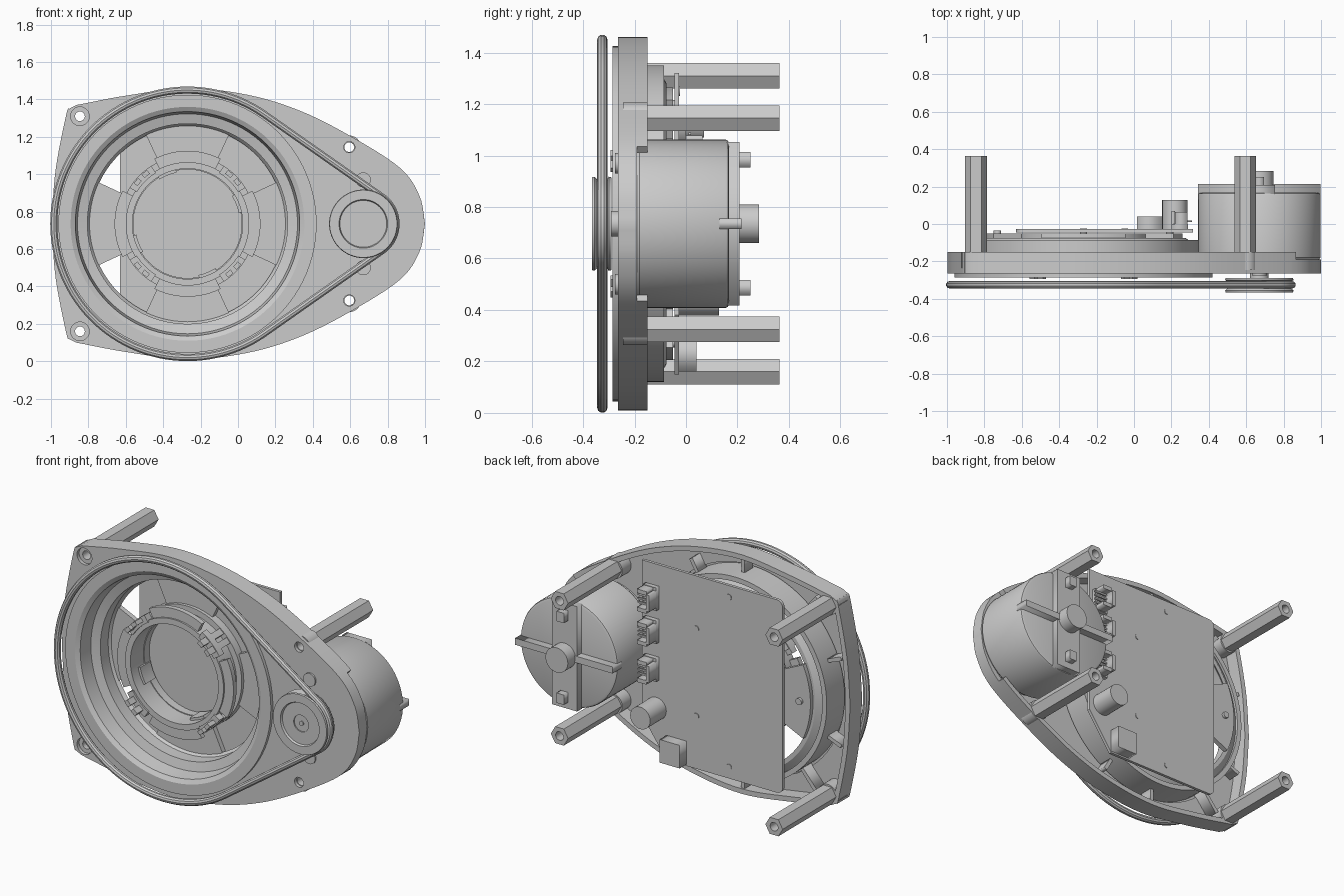
import bpy, bmesh, math
from math import sin, cos, pi, radians
from mathutils import Vector

if "Cube" in bpy.data.objects:
    bpy.data.objects.remove(bpy.data.objects["Cube"])

ZC = 0.735            # height of the shared centre line
RING_X, MOTOR_X = -0.27, 0.67


def finish(obj, name, smooth=True):
    bpy.ops.object.select_all(action='DESELECT')
    obj.name = name
    bpy.context.view_layer.objects.active = obj
    obj.select_set(True)
    if obj.type == 'CURVE':
        bpy.ops.object.convert(target='MESH')
        obj = bpy.context.view_layer.objects.active
    if smooth:
        bpy.ops.object.shade_smooth_by_angle(angle=radians(30))
    return obj


def add_spline(curve, pts):
    s = curve.splines.new('POLY')
    s.points.add(len(pts) - 1)
    for p, co in zip(s.points, pts):
        p.co = (*co, 0, 1) if len(co) == 2 else (*co, 1)
    s.use_cyclic_u = True


def slab(name, loops, y0, y1, smooth=True):
    """Extrude closed (x, z) loops from y0 to y1; inner loops become holes."""
    cu = bpy.data.curves.new(name, 'CURVE')
    cu.dimensions, cu.fill_mode = '2D', 'BOTH'
    cu.extrude = (y1 - y0) / 2
    for lp in loops:
        add_spline(cu, lp)
    ob = bpy.data.objects.new(name, cu)
    bpy.context.collection.objects.link(ob)
    ob.rotation_euler = (pi / 2, 0, 0)
    ob.location.y = (y0 + y1) / 2
    return finish(ob, name, smooth)


def lathe(name, x, z, profile, closed=False, n=72):
    """Spin an (r, y) profile around an axis along y."""
    bm = bmesh.new()
    rows = [[bm.verts.new((x + r * cos(2 * pi * i / n), y, z + r * sin(2 * pi * i / n)))
             for r, y in profile] for i in range(n)]
    m = len(profile)
    for i in range(n):
        a, b = rows[i], rows[(i + 1) % n]
        for j in range(m if closed else m - 1):
            k = (j + 1) % m
            bm.faces.new((a[j], a[k], b[k], b[j]))
    bmesh.ops.remove_doubles(bm, verts=bm.verts, dist=1e-5)
    bmesh.ops.recalc_face_normals(bm, faces=bm.faces)
    me = bpy.data.meshes.new(name)
    bm.to_mesh(me)
    bm.free()
    ob = bpy.data.objects.new(name, me)
    bpy.context.collection.objects.link(ob)
    return finish(ob, name)


def rod(name, x, z, r, y0, y1, n=40):
    return lathe(name, x, z, [(0, y0), (r, y0), (r, y1), (0, y1)], n=n)


def box(name, x0, x1, y0, y1, z0, z1):
    return slab(name, [[(x0, z0), (x1, z0), (x1, z1), (x0, z1)]], y0, y1, False)


def circle(x, z, r, n=48, a0=0.0):
    return [(x + r * cos(a0 + 2 * pi * i / n), z + r * sin(a0 + 2 * pi * i / n)) for i in range(n)]


def sector(r0, r1, mid, half, n=12):
    angs = [radians(mid - half + 2 * half * i / n) for i in range(n + 1)]
    return ([(RING_X + r1 * cos(a), ZC + r1 * sin(a)) for a in angs] +
            [(RING_X + r0 * cos(a), ZC + r0 * sin(a)) for a in reversed(angs)])


def smooth_path(pts, steps=6):
    """Catmull-Rom through the points."""
    v = [Vector(p) for p in pts]
    v = [2 * v[0] - v[1]] + v + [2 * v[-1] - v[-2]]
    out = []
    for i in range(1, len(v) - 2):
        p0, p1, p2, p3 = v[i - 1:i + 3]
        for k in range(steps):
            t = k / steps
            out.append(0.5 * (2 * p1 + (p2 - p0) * t + (2 * p0 - 5 * p1 + 4 * p2 - p3) * t ** 2
                              + (3 * p1 - p0 - 3 * p2 + p3) * t ** 3))
    return out + [v[-2]]


# Teardrop outline: upper half as height above the centre line, then mirrored
top = smooth_path([(1.0, 0), (0.97, 0.15), (0.865, 0.30), (0.6, 0.47), (0.33, 0.605),
                   (0.05, 0.69), (-0.27, 0.725), (-0.6, 0.685), (-0.865, 0.635)])
left = smooth_path([(-0.9, 0.617), (-0.918, 0.585), (-0.975, 0.29), (-0.997, 0)])
half = top + left
outer = [Vector((p.x, ZC + p.y)) for p in half] + [Vector((p.x, ZC - p.y)) for p in half[-2:0:-1]]
inner = []
for i, p in enumerate(outer):
    t = (outer[(i + 1) % len(outer)] - outer[i - 1]).normalized()
    inner.append(p + Vector((-t.y, t.x)) * 0.03)

# Housing: front face, rim wall, and taller rim left open around the motor
posts = [(-0.845, ZC + 0.575), (-0.845, ZC - 0.575), (0.595, ZC + 0.41), (0.595, ZC - 0.41)]
holes = [circle(x, z, 0.05 if x < 0 else 0.03, 24) for x, z in posts]
slab("housing_face", [outer, circle(RING_X, ZC, 0.63, 72)] + holes, -0.265, -0.235)
slab("housing_rim", [outer, inner], -0.235, -0.19)
keep = [i for i, p in enumerate(outer) if p.x < 0.89]
slab("housing_rim_rear", [[outer[i] for i in keep] + [inner[i] for i in reversed(keep)]], -0.19, -0.15)

# Hex standoffs with their bosses
for x, z in posts:
    slab("standoff_boss", [circle(x, z, 0.062, 32), circle(x, z, 0.026, 24)], -0.245, -0.15)
    slab("standoff", [circle(x, z, 0.058, 6), circle(x, z, 0.026, 24)], -0.15, 0.363)

# Stiffening ribs between ring and rim
for a, r in ((90, 0.71), (130, 0.77), (158, 0.71), (202, 0.71), (230, 0.77), (270, 0.71), (60, 0.7), (300, 0.7)):
    slab("rib", [sector(0.6, r, a, 1.0, 2)], -0.24, -0.16, False)

# Large stepped ring
lathe("ring", RING_X, ZC, [(0.69, -0.285), (0.69, -0.262), (0.615, -0.262), (0.615, -0.085),
      (0.585, -0.085), (0.585, -0.1), (0.545, -0.075), (0.52, -0.075), (0.535, -0.095),
      (0.535, -0.17), (0.588, -0.185), (0.6, -0.27), (0.625, -0.285)], True, 96)

# Four spokes, hub wall, lugs and clips
for k in range(4):
    slab("spoke", [sector(0.31, 0.53, 90 * k, 25)], -0.08, -0.05)
    slab("hub_lug", [sector(0.32, 0.39, 90 * k, 27)], -0.215, -0.185)
    slab("hub_corner_lug", [sector(0.32, 0.365, 90 * k + 45, 13)], -0.235, -0.19)
    for s in (-5, 5):
        slab("hub_clip", [sector(0.335, 0.36, 90 * k + 45 + s, 3, 3)], -0.293, -0.09)
    slab("hub_inner_tab", [sector(0.28, 0.30, 90 * k + 22, 10)], -0.16, -0.06)
    rod("spoke_screw", RING_X + 0.46 * cos(k * pi / 2), ZC + 0.46 * sin(k * pi / 2), 0.02, -0.055, -0.035, 16)
slab("hub_base", [circle(RING_X, ZC, 0.365, 72), circle(RING_X, ZC, 0.29, 72)], -0.1, -0.05)
slab("hub_wall", [circle(RING_X, ZC, 0.33, 72), circle(RING_X, ZC, 0.295, 72)], -0.225, -0.1)

# Belt wrapped around the big ring and the pulley
R, r = 0.715, 0.175
d = MOTOR_X - RING_X
a = math.acos((R - r) / d)
path = [(RING_X + R * cos(t), -0.325, ZC + R * sin(t))
        for t in (a + (2 * pi - 2 * a) * i / 80 for i in range(81))]
path += [(MOTOR_X + r * cos(t), -0.325, ZC + r * sin(t))
         for t in (-a + 2 * a * i / 24 for i in range(25))]
cu = bpy.data.curves.new("belt", 'CURVE')
cu.dimensions, cu.bevel_depth, cu.bevel_resolution = '3D', 0.02, 3
add_spline(cu, path)
belt = bpy.data.objects.new("belt", cu)
bpy.context.collection.objects.link(belt)
finish(belt, "belt")

# Pulley and shaft
lathe("pulley", MOTOR_X, ZC, [(0, -0.345), (0.05, -0.345), (0.05, -0.352), (0.125, -0.352), (0.13, -0.365),
      (0.18, -0.365), (0.183, -0.355), (0.16, -0.335), (0.16, -0.315), (0.183, -0.3), (0.18, -0.29), (0, -0.29)])
rod("motor_shaft", MOTOR_X, ZC, 0.05, -0.3, -0.2)
rod("shaft_tip", MOTOR_X, ZC, 0.014, -0.352, -0.34, 16)

# Motor can, rear bars, tabs and boss
lathe("motor", MOTOR_X, ZC, [(0, -0.24), (0.29, -0.24), (0.29, -0.19), (0.32, -0.19), (0.327, -0.18),
      (0.327, 0.155), (0.323, 0.163), (0.31, 0.168), (0, 0.168)])
box("motor_bar", MOTOR_X - 0.085, MOTOR_X + 0.085, 0.16, 0.208, ZC - 0.318, ZC + 0.318)
box("motor_rib", MOTOR_X - 0.327, MOTOR_X + 0.327, 0.13, 0.215, ZC - 0.02, ZC + 0.02)
rod("motor_boss", MOTOR_X, ZC, 0.075, 0.16, 0.283)
for s in (-1, 1):
    z = ZC + s * 0.248
    box("motor_tab", MOTOR_X - 0.025, MOTOR_X + 0.025, 0.2, 0.25, z - 0.03, z + 0.03)
    rod("motor_mount_screw", MOTOR_X, ZC + s * 0.235, 0.04, -0.275, -0.25, 24)

# Circuit board with rounded left corners and a cut lower corner
corner = [(-0.59 + 0.04 * cos(t), 1.28 + 0.04 * sin(t)) for t in (pi / 2 + pi / 12 * i for i in range(7))]
board = corner + [(x, 2 * ZC - z) for x, z in reversed(corner)] + [(0.15, 0.15), (0.315, 0.38), (0.315, 1.32)]
pins = [(-0.05, 1.0), (-0.05, 0.47), (-0.27, 1.25), (-0.27, 0.22)]
slab("circuit_board", [board], -0.045, -0.027)
for x, z in pins:
    rod("board_screw", x, z, 0.018, -0.03, -0.023, 16)

# Board components
rod("capacitor", 0.218, 0.445, 0.067, -0.03, 0.128, 32)
box("relay", 0.015, 0.15, -0.03, 0.04, 0.16, 0.3)
for z in (1.12, 0.92, 0.69):
    box("connector_base", 0.2, 0.29, -0.03, 0.0, z - 0.07, z + 0.07)
    box("connector_back", 0.2, 0.22, 0.0, 0.07, z - 0.05, z + 0.05)
    for s in (-1, 1):
        box("connector_side", 0.22, 0.285, 0.0, 0.065, z + s * 0.055 - 0.012, z + s * 0.055 + 0.012)
    for k in range(4):
        zz = z - 0.036 + 0.024 * k
        box("connector_pin", 0.22, 0.31, 0.01, 0.02, zz - 0.005, zz + 0.005)
